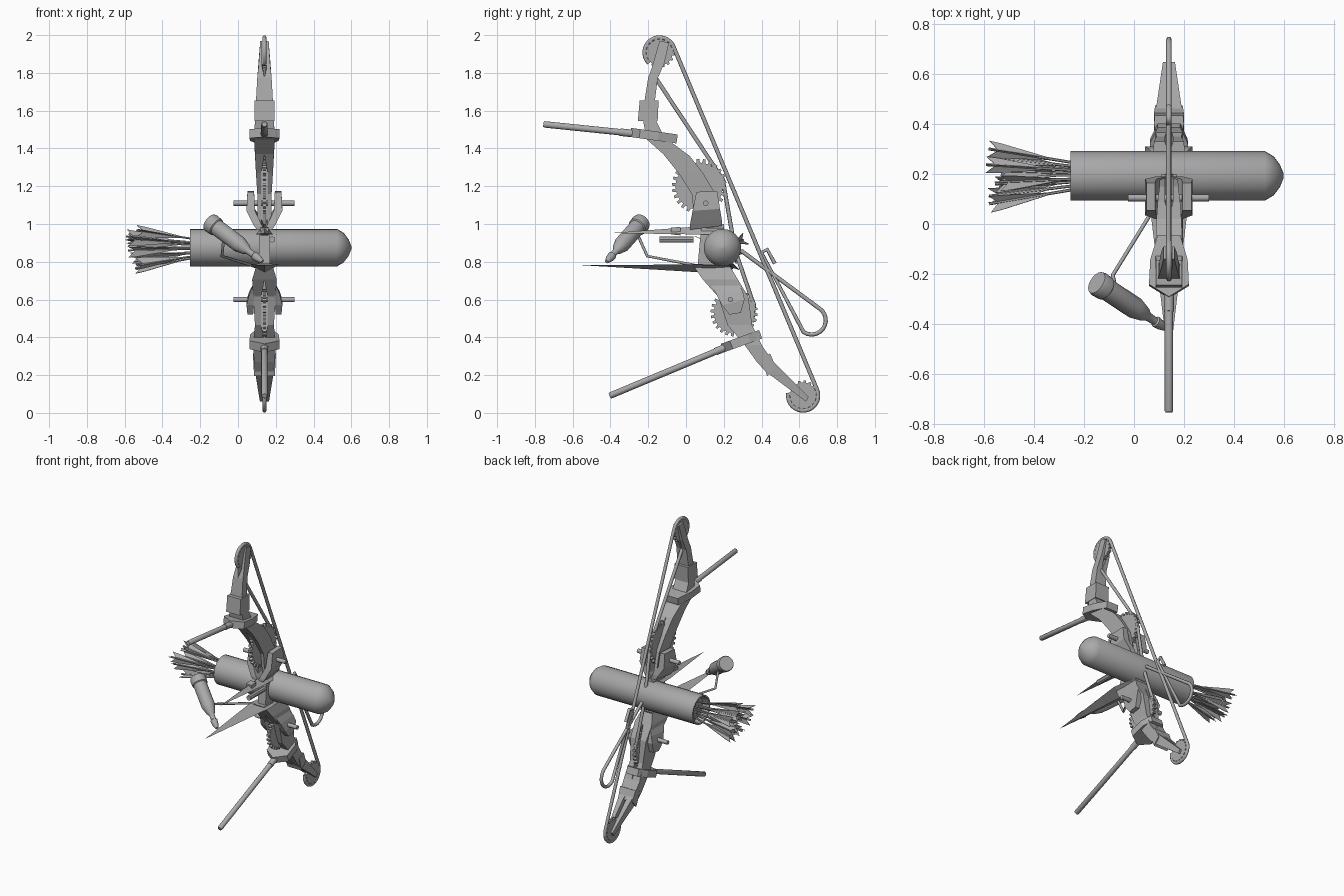
import bpy, bmesh, math, random
from mathutils import Vector, Matrix

if "Cube" in bpy.data.objects:
    bpy.data.objects.remove(bpy.data.objects["Cube"])

random.seed(4)
CX = 0.14  # the plane of the bow
grey = bpy.data.materials.new("plain grey")
grey.diffuse_color = (0.4, 0.4, 0.4, 1)
grey.use_nodes = True
grey.node_tree.nodes["Principled BSDF"].inputs["Base Color"].default_value = grey.diffuse_color


def add_mesh(name, verts, faces, smooth=False):
    me = bpy.data.meshes.new(name)
    me.from_pydata([tuple(v) for v in verts], [], faces)
    bm = bmesh.new()
    bm.from_mesh(me)
    bmesh.ops.recalc_face_normals(bm, faces=bm.faces)
    bm.to_mesh(me)
    bm.free()
    if smooth:
        me.polygons.foreach_set("use_smooth", [True] * len(me.polygons))
        me.set_sharp_from_angle(angle=math.radians(35))
    me.materials.append(grey)
    ob = bpy.data.objects.new(name, me)
    bpy.context.collection.objects.link(ob)
    return ob


def rings(name, loops, smooth=False):
    """Skin a row of equal loops and cap both ends."""
    n = len(loops[0])
    verts = [v for loop in loops for v in loop]
    faces = [(k * n + i, k * n + (i + 1) % n, (k + 1) * n + (i + 1) % n, (k + 1) * n + i)
             for k in range(len(loops) - 1) for i in range(n)]
    faces += [tuple(range(n)), tuple(range(len(verts) - n, len(verts)))]
    return add_mesh(name, verts, faces, smooth)


def lathe(name, start, end, profile, segs=16):
    """Turn (distance, radius) pairs about the line from start to end."""
    a, b = Vector(start), Vector(end)
    q = (b - a).to_track_quat('Z', 'Y')
    loops = [[a + q @ Vector((r * math.cos(2 * math.pi * i / segs),
                              r * math.sin(2 * math.pi * i / segs), t))
              for i in range(segs)] for t, r in profile]
    return rings(name, loops, True)


def rod(name, a, b, r, segs=12):
    return lathe(name, a, b, [(0, r), ((Vector(b) - Vector(a)).length, r)], segs)


def plate(name, outline, half, x=CX):
    """Extrude a (y, z) outline sideways."""
    return rings(name, [[(x + s * half, y, z) for y, z in outline] for s in (-1, 1)])


def mirrored_limb(name, stations):
    """Stations: front y, z, back y, z, inner and outer half width."""
    for side, s in (("left", -1), ("right", 1)):
        rings(f"{name}_{side}", [[(CX + s * i, fy, fz), (CX + s * o, fy, fz),
                                  (CX + s * o, by, bz), (CX + s * i, by, bz)]
                                 for fy, fz, by, bz, i, o in stations])


def gear(name, y, z, r, teeth, half):
    pts = []
    for k in range(teeth):
        for f, rr in ((0, .86), (.4, .86), (.5, 1), (.9, 1)):
            a = 2 * math.pi * (k + f) / teeth
            pts.append((y + r * rr * math.cos(a), z + r * rr * math.sin(a)))
    plate(name, pts, half)


def cord(name, pts, r=0.011, cyclic=False):
    cu = bpy.data.curves.new(name, 'CURVE')
    cu.dimensions = '3D'
    cu.bevel_depth = r
    cu.bevel_resolution = 2
    cu.use_fill_caps = True
    sp = cu.splines.new('POLY')
    sp.points.add(len(pts) - 1)
    for p, c in zip(sp.points, pts):
        p.co = (*c, 1)
    sp.use_cyclic_u = cyclic
    cu.materials.append(grey)
    bpy.context.collection.objects.link(bpy.data.objects.new(name, cu))


def arc(y, z, r, a0, a1, n=16):
    return [(CX, y + r * math.cos(math.radians(a0 + (a1 - a0) * i / n)),
             z + r * math.sin(math.radians(a0 + (a1 - a0) * i / n))) for i in range(n + 1)]


# Limbs, forked at the tips and around the large gears
mirrored_limb("upper_limb", [
    (-.14, 1.97, -.09, 1.96, .012, .022), (-.18, 1.83, -.115, 1.85, .012, .032),
    (-.2, 1.775, -.15, 1.77, .0, .038), (-.22, 1.65, -.165, 1.65, 0, .045),
    (-.227, 1.55, -.16, 1.55, 0, .05), (-.21, 1.45, -.115, 1.46, 0, .055),
    (-.12, 1.37, .02, 1.36, 0, .05), (-.04, 1.27, .09, 1.27, .016, .045),
    (.03, 1.16, .15, 1.17, .016, .038), (.05, .98, .19, 1.0, .016, .036)])
mirrored_limb("lower_limb", [
    (.03, .79, .23, .78, 0, .04), (.09, .705, .275, .705, 0, .065),
    (.17, .615, .33, .615, .016, .06), (.22, .465, .35, .465, .016, .05),
    (.31, .36, .4, .36, 0, .06), (.375, .27, .455, .28, 0, .055),
    (.42, .22, .475, .26, .01, .05), (.635, .06, .65, .085, .01, .024)])

# Cheeks either side of the grip, with their pins
mirrored_limb("upper_cheek", [
    (.055, 1.17, .165, 1.175, .055, .09), (.035, 1.07, .18, 1.08, .05, .095),
    (.02, .99, .19, 1.02, .012, .055), (.02, .97, .19, .99, 0, .04)])
mirrored_limb("lower_cheek", [
    (.13, .68, .28, .68, .02, .06), (.16, .63, .3, .645, .05, .08),
    (.19, .57, .31, .6, .055, .095), (.23, .52, .29, .53, .06, .09)])
for nm, y, z in (("upper_pin", .105, 1.11), ("lower_pin", .235, .6)):
    rod(nm, (-.025, y, z), (.3, y, z), .014)

# Clamped collars round the limbs
mirrored_limb("upper_collar", [(-.245, 1.655, -.145, 1.655, 0, .052),
                               (-.255, 1.545, -.15, 1.545, 0, .054)])
mirrored_limb("lower_collar", [(.395, .29, .445, .315, 0, .06), (.375, .26, .41, .2, 0, .06),
                               (.43, .195, .475, .245, 0, .055)][::2])

# Gears
gear("upper_large_gear", .07, 1.2, .145, 26, .011)
gear("lower_large_gear", .255, .53, .125, 24, .011)
gear("upper_wheel", -.14, 1.908, .08, 16, .01)
gear("lower_wheel", .62, .092, .08, 16, .01)


# Pointed brackets carrying the stabiliser rods
def bracket(name, y, z, tilt, length):
    outline = [(0, -.05), (.08, 0), (.075, .1), (.045, length), (-.045, length), (-.075, .1), (-.08, 0)]
    ob = rings(name, [[(a, b, h) for a, b in outline] for h in (-.024, .024)])
    ob.matrix_world = Matrix.Translation((CX, y, z)) @ Matrix.Rotation(tilt, 4, 'X')


bracket("upper_bracket", -.245, 1.478, math.radians(-8), .2)
bracket("lower_bracket", .24, .36, math.radians(20), .165)
for nm, a, b in (("upper_stabiliser", (CX, -.755, 1.528), (CX, -.27, 1.478)),
                 ("lower_stabiliser", (CX, -.405, .09), (CX, .23, .355))):
    length = (Vector(b) - Vector(a)).length
    lathe(nm, a, b, [(0, .013), (.006, .017), (length - .08, .017), (length - .08, .02), (length, .02)], 12)

# Bowstring over both wheels, inner cable and slack loop
cord("bowstring", arc(-.14, 1.908, .08, 225, 22) + arc(.62, .092, .08, 22, -190))
cord("inner_cable", [(CX, -.165, 1.78), (CX, .195, 1.235), (CX, .26, .86), (CX, .36, .57), (CX, .35, .48)])
cord("cable_loop", [(CX, .29, .86)] + arc(.665, .49, .075, 55, -125, 12) +
     [(CX, .4, .85), (CX, .43, .865), (CX, .47, .79)])

# Quiver with domed end and recessed mouth
lathe("quiver", (-.255, .193, .875), (.6, .193, .875),
      [(.05, .001), (.05, .085), (0, .088), (0, .099), (.78, .099), (.815, .078), (.84, .045), (.855, .008)], 24)

# Arrows fanning out of the quiver, each with three swept feathers
for k in range(11):
    ang = k * 2.4
    rad = math.sqrt((k + .3) / 11)
    d = Vector((-1, .2 * rad * math.cos(ang), .2 * rad * math.sin(ang))).normalized()
    a = Vector((-.22, .193 + .06 * rad * math.cos(ang), .875 + .06 * rad * math.sin(ang)))
    length = random.uniform(.31, .38)
    rod(f"arrow_shaft_{k}", a, a + d * length, .006, 6)
    q = d.to_track_quat('Z', 'Y')
    turn = random.uniform(0, 2)
    for j in range(3):
        out = q @ Vector((math.cos(turn + j * 2.094), math.sin(turn + j * 2.094), 0))
        across = d.cross(out) * .0015
        pts = [a + d * (length + t) + out * w
               for t, w in ((-.25, .004), (-.05, .034), (.0, .038), (-.035, .004))]
        rings(f"feather_{k}_{j}", [[p - across for p in pts], [p + across for p in pts]])

# Grip blades in front: broad lower fin and slim upper spike
add_mesh("lower_blade", [(CX, -.57, .783), (CX - .075, .06, .785), (CX + .075, .06, .785), (CX, .06, .745),
                         (CX - .05, .24, .78), (CX + .05, .24, .78), (CX, .22, .735)],
         [(0, 1, 2), (0, 1, 3), (0, 2, 3), (1, 2, 5, 4), (1, 3, 6, 4), (2, 3, 6, 5), (4, 5, 6)])
add_mesh("upper_spike", [(CX, -.4, .952), (CX - .045, .04, .945), (CX + .045, .04, .945), (CX, .04, .985),
                         (CX - .045, .2, .945), (CX + .045, .2, .945), (CX, .2, 1.0)],
         [(0, 1, 2), (0, 1, 3), (0, 2, 3), (1, 2, 5, 4), (1, 3, 6, 4), (2, 3, 6, 5), (4, 5, 6)])
plate("sight_block", [(-.08, .945), (-.03, .94), (-.03, .985), (-.08, .98)], .022)
rod("sight_tube", (.18, -.14, .918), (.18, .04, .918), .017, 8)
plate("grip_core", [(.06, .76), (.22, .76), (.2, .98), (.08, .98)], .03)

# Flask hung on a bent wire arm
lathe("flask", (-.15, -.235, 1.01), (.13, -.42, .8),
      [(0, .048), (.012, .052), (.05, .05), (.055, .044), (.22, .044), (.27, .03), (.29, .018),
       (.33, .016), (.335, .023), (.365, .02), (.395, .01)], 18)
cord("flask_arm", [(-.075, -.25, .93), (-.085, -.205, .83), (.06, .03, .785), (.12, .12, .765)], .008)
